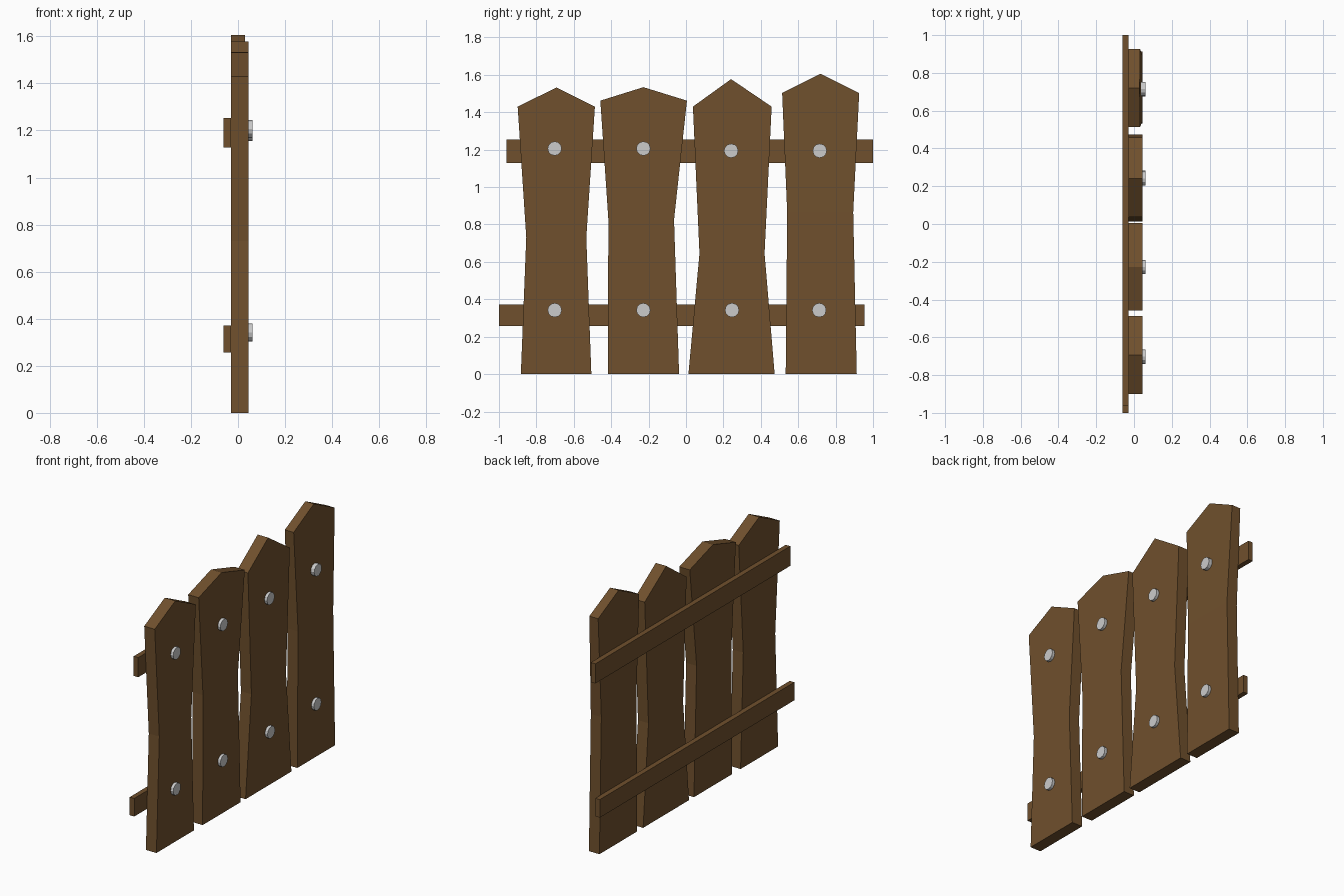
import bpy, bmesh, math
from mathutils import Matrix

if "Cube" in bpy.data.objects:
    bpy.data.objects.remove(bpy.data.objects["Cube"])

wood = bpy.data.materials.new("wood")
wood.diffuse_color = (0.16, 0.08, 0.026, 1)
wood.use_nodes = True
wood.node_tree.nodes["Principled BSDF"].inputs["Base Color"].default_value = wood.diffuse_color

BACK, FRONT = -0.03, 0.044   # plank faces in x


def finish(bm, name, mat=None):
    bmesh.ops.recalc_face_normals(bm, faces=bm.faces[:])
    me = bpy.data.meshes.new(name)
    bm.to_mesh(me)
    bm.free()
    ob = bpy.data.objects.new(name, me)
    bpy.context.collection.objects.link(ob)
    if mat:
        me.materials.append(mat)
    return ob


def plank(name, bottom, waist, waist_z, top, top_z, peak, lean=0.0):
    # Front and back outlines in two flat pieces (below and above the waist)
    bm = bmesh.new()
    outline = [(bottom[0], 0), (bottom[1], 0), (waist[1], waist_z),
               (top[1], top_z), peak, (top[0], top_z), (waist[0], waist_z)]
    back = [bm.verts.new((BACK, y, z)) for y, z in outline]
    front = [bm.verts.new((FRONT - lean * max(0, z - waist_z) / (peak[1] - waist_z), y, z))
             for y, z in outline]
    for ring in (back, front):
        bm.faces.new([ring[i] for i in (0, 1, 2, 6)])
        bm.faces.new([ring[i] for i in (2, 3, 4, 5, 6)])
    n = len(outline)
    for i in range(n):
        j = (i + 1) % n
        bm.faces.new((back[i], back[j], front[j], front[i]))
    finish(bm, name, wood)


def rail(name, y0, y1, z0, z1):
    bm = bmesh.new()
    bmesh.ops.create_cube(bm, size=1)
    bmesh.ops.scale(bm, vec=(0.032, y1 - y0, z1 - z0), verts=bm.verts)
    bmesh.ops.translate(bm, vec=(-0.046, (y0 + y1) / 2, (z0 + z1) / 2), verts=bm.verts)
    finish(bm, name, wood)


def bolt(name, y, z):
    bm = bmesh.new()
    m = Matrix.Translation((0.047, y, z)) @ Matrix.Rotation(math.pi / 2, 4, 'Y')
    bmesh.ops.create_cone(bm, cap_ends=True, segments=12, radius1=0.038,
                          radius2=0.038, depth=0.03, matrix=m)
    finish(bm, name)


# Pointed planks
plank("plank_1", (-0.883, -0.506), (-0.854, -0.533), 0.73, (-0.90, -0.487), 1.43, (-0.693, 1.532))
plank("plank_2", (-0.418, -0.037), (-0.415, -0.064), 0.825, (-0.458, 0.005), 1.462, (-0.228, 1.534))
plank("plank_3", (0.013, 0.474), (0.072, 0.42), 0.645, (0.037, 0.458), 1.43, (0.241, 1.577))
plank("plank_4", (0.533, 0.913), (0.541, 0.894), 0.865, (0.514, 0.926), 1.503, (0.72, 1.606), 0.014)

# Rails behind the planks
rail("upper_rail", -0.96, 1.0, 1.128, 1.253)
rail("lower_rail", -1.0, 0.955, 0.257, 0.372)

# Bolt heads, upper and lower on each plank
for i, (yu, zu, yl) in enumerate([(-0.702, 1.206, -0.702), (-0.228, 1.206, -0.228),
                                  (0.241, 1.194, 0.246), (0.715, 1.194, 0.712)], 1):
    bolt(f"upper_bolt_{i}", yu, zu)
    bolt(f"lower_bolt_{i}", yl, 0.342)
